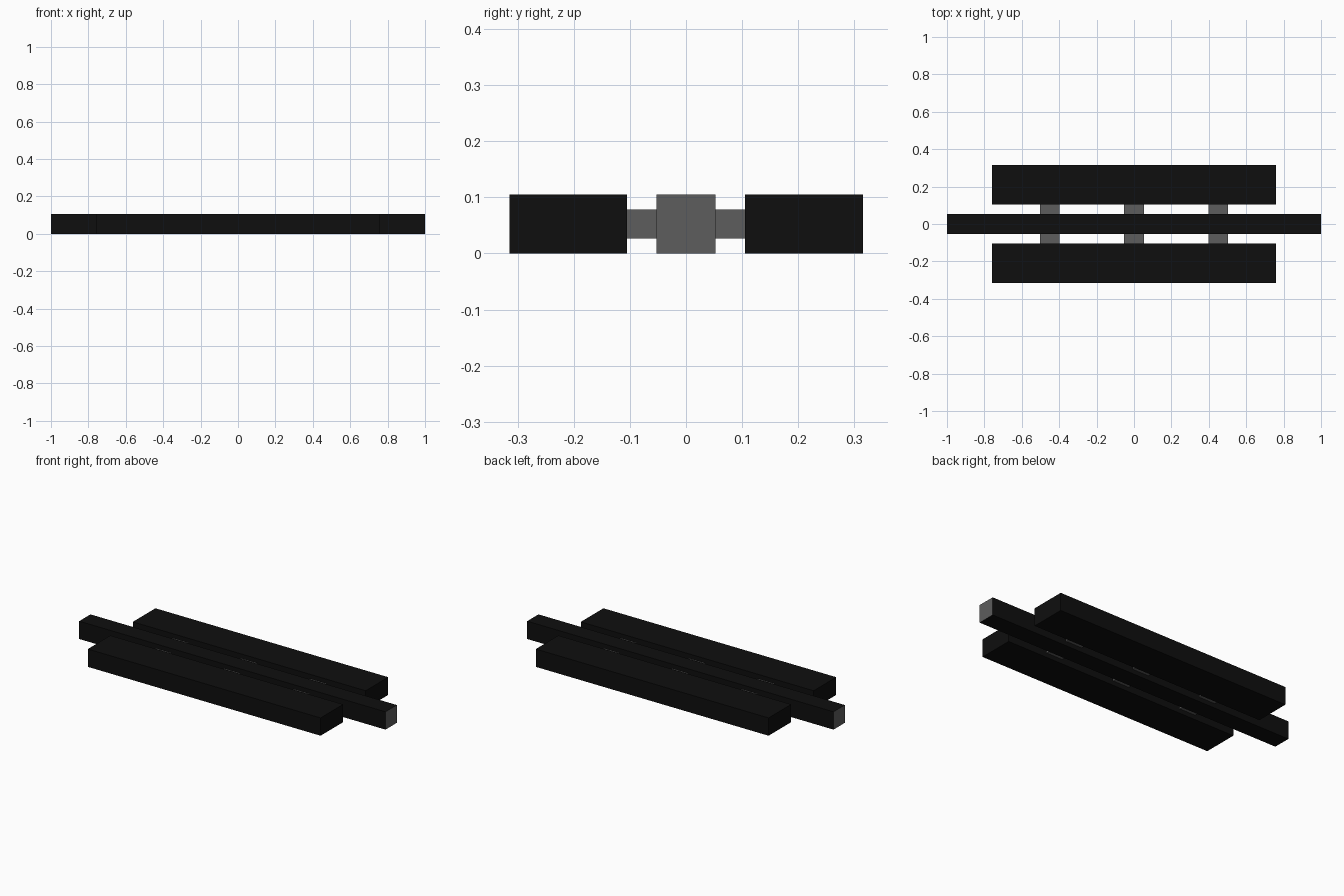
import bpy

if "Cube" in bpy.data.objects:
    bpy.data.objects.remove(bpy.data.objects["Cube"])


def material(name, value):
    m = bpy.data.materials.new(name)
    m.diffuse_color = (value, value, value, 1)
    m.use_nodes = True
    m.node_tree.nodes["Principled BSDF"].inputs["Base Color"].default_value = m.diffuse_color
    return m


black = material("black", 0.0045)
grey = material("mid grey", 0.11)


def box(name, x, y, z, mats):
    """Box from (min, max) ranges on each axis."""
    bpy.ops.mesh.primitive_cube_add(size=1)
    ob = bpy.context.object
    ob.name = name
    for v in ob.data.vertices:
        v.co = [r[0] + (c + 0.5) * (r[1] - r[0]) for c, r in zip(v.co, (x, y, z))]
    for m in mats:
        ob.data.materials.append(m)
    return ob


H = 0.105

# Long centre bar: black sides, grey end caps
bar = box("centre_bar", (-1, 1), (-H / 2, H / 2), (0, H), [black, grey])
for p in bar.data.polygons:
    p.material_index = 1 if abs(p.center.x) > 0.9 else 0

for side, s in (("front", -1), ("back", 1)):
    # Wide side bars
    box(side + "_bar", (-0.76, 0.76), sorted((s * H, s * 3 * H)), (0, H), [black])
    # Short connectors bridging the gap
    for i, cx in enumerate((-0.45, 0, 0.45)):
        box(f"{side}_connector_{i + 1}", (cx - 0.0525, cx + 0.0525),
            sorted((s * H / 2, s * H)), (H / 4, H * 3 / 4), [grey])
